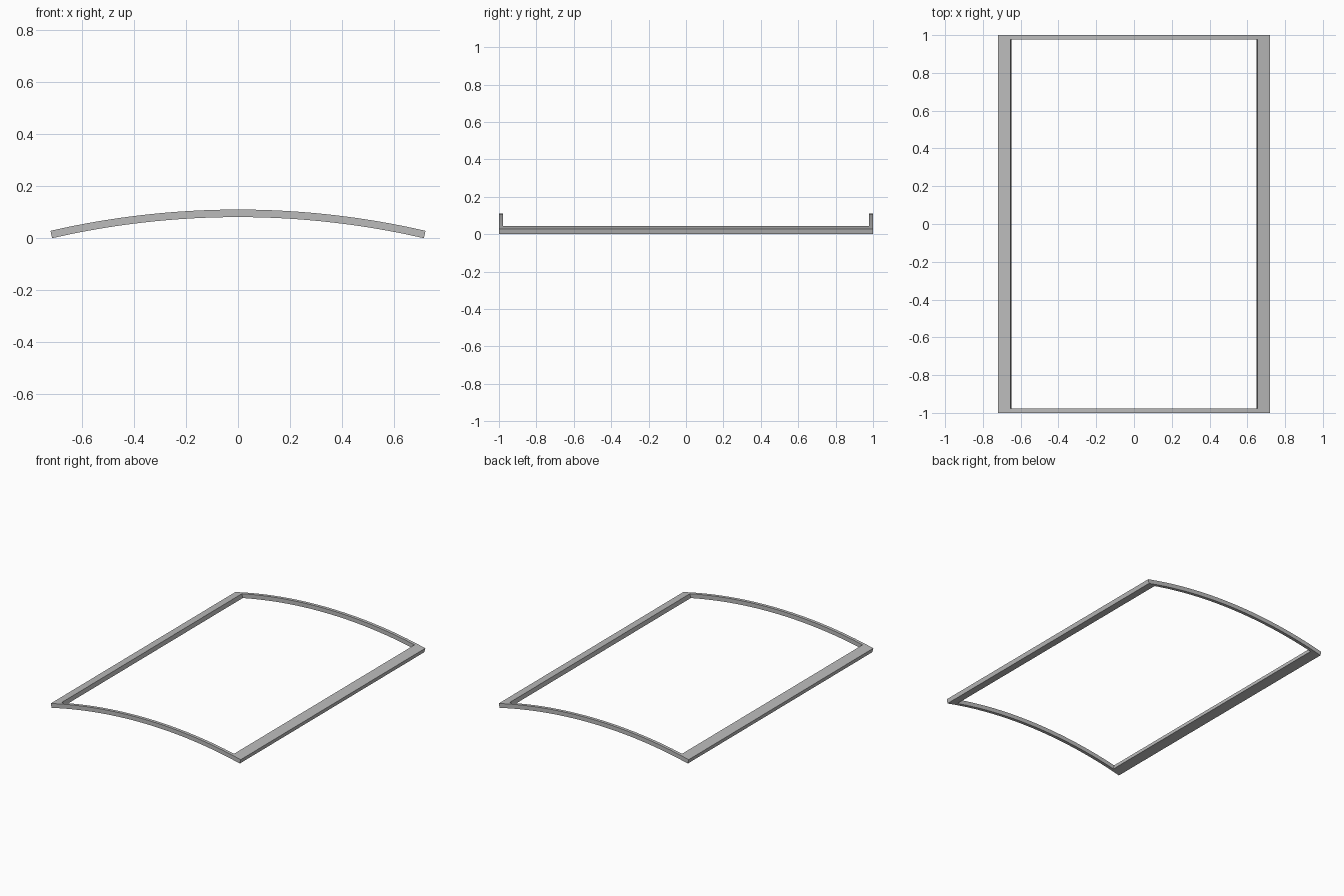
import bpy
import bmesh
import math

if "Cube" in bpy.data.objects:
    bpy.data.objects.remove(bpy.data.objects["Cube"], do_unlink=True)

# Sizes of the bowed frame
INNER_R = 3.187
THICK = 0.029
CENTRE_Z = 0.081 - INNER_R
EDGE = math.asin(0.714 / INNER_R)      # angle of the outer long edges
HOLE = math.asin(0.649 / INNER_R)      # angle of the opening's long edges
STEPS = 36

# Grey material
grey = bpy.data.materials.new("grey")
grey.use_nodes = True
colour = (0.5, 0.5, 0.5, 1)
grey.diffuse_color = colour
grey.node_tree.nodes["Principled BSDF"].inputs["Base Color"].default_value = colour

angles = [-EDGE] + [HOLE * (2 * i / STEPS - 1) for i in range(STEPS + 1)] + [EDGE]
rows = [-1, -0.978, 0.978, 1]


def arc_point(angle, y, radius):
    return (radius * math.sin(angle), y, CENTRE_Z + radius * math.cos(angle))


# Underside of the frame: a curved grid with its middle left open
bm = bmesh.new()
grid = [[bm.verts.new(arc_point(a, y, INNER_R)) for y in rows] for a in angles]
for i in range(len(angles) - 1):
    for j in range(len(rows) - 1):
        is_rail = i in (0, len(angles) - 2)
        is_bar = j != 1
        if is_rail or is_bar:
            bm.faces.new((grid[i][j], grid[i + 1][j], grid[i + 1][j + 1], grid[i][j + 1]))

# Thicken outward along the radius, giving radial cut ends
result = bmesh.ops.extrude_face_region(bm, geom=bm.faces[:], use_keep_orig=True)
grow = (INNER_R + THICK) / INNER_R
for item in result["geom"]:
    if isinstance(item, bmesh.types.BMVert):
        item.co.x *= grow
        item.co.z = CENTRE_Z + (item.co.z - CENTRE_Z) * grow
bmesh.ops.recalc_face_normals(bm, faces=bm.faces[:])

mesh = bpy.data.meshes.new("curved_frame")
bm.to_mesh(mesh)
bm.free()
mesh.materials.append(grey)
frame = bpy.data.objects.new("curved_frame", mesh)
bpy.context.collection.objects.link(frame)

# Smooth along the bow, crisp at the corners
bpy.ops.object.select_all(action="DESELECT")
frame.select_set(True)
bpy.context.view_layer.objects.active = frame
bpy.ops.object.shade_smooth_by_angle(angle=math.radians(30))
